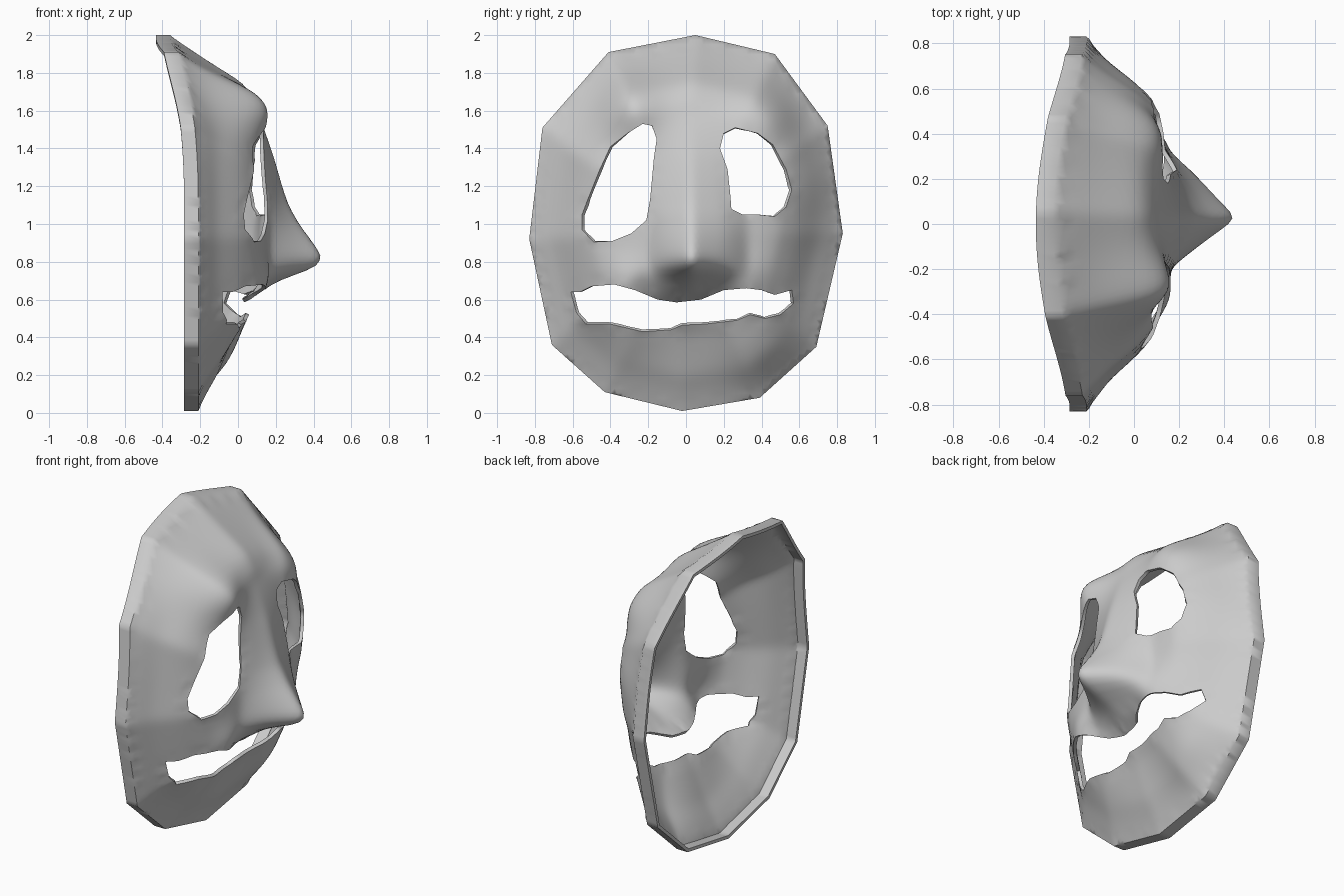
import bpy, bmesh, math
from mathutils import Vector
from mathutils.geometry import delaunay_2d_cdt

cube = bpy.data.objects.get("Cube")
if cube:
    bpy.data.objects.remove(cube, do_unlink=True)

STEP = 0.026
CENTRE = Vector((0, 0.95))
WALL = Vector((-0.075, 0, 0))


def loop(*coords):
    """Turn a flat list of y, z values into a closed 2D loop."""
    return [Vector(p) for p in zip(coords[::2], coords[1::2])]


# Face outline, clockwise from the crown
outline = loop(.05, 2, .47, 1.9, .75, 1.52, .83, .95, .69, .35, .39, .08,
               -.02, .01, -.43, .11, -.71, .36, -.83, .92, -.76, 1.51, -.41, 1.91)

# Eye and mouth openings
right_eye = loop(-.55, .97, -.49, .905, -.39, .91, -.29, .95, -.21, 1.02, -.19, 1.13,
                 -.17, 1.35, -.155, 1.45, -.18, 1.52, -.23, 1.53, -.31, 1.48,
                 -.4, 1.41, -.46, 1.28, -.52, 1.13, -.55, 1.05)
left_eye = loop(.24, 1.08, .3, 1.05, .38, 1.05, .47, 1.04, .53, 1.09, .56, 1.18,
                .53, 1.29, .46, 1.42, .38, 1.48, .26, 1.51, .2, 1.48, .18, 1.4,
                .22, 1.29, .235, 1.15)
mouth = loop(-.61, .64, -.56, .64, -.5, .67, -.38, .68, -.27, .65, -.15, .6,
             -.05, .585, .08, .6, .2, .65, .32, .66, .4, .65, .47, .625, .56, .65,
             .57, .58, .5, .52, .42, .5, .34, .52, .27, .49, .1, .47, -.02, .465,
             -.08, .44, -.23, .43, -.4, .47, -.53, .47, -.58, .53)
holes = [right_eye, left_eye, mouth]

# Depth profiles from the centre (0) to the rim (1), and the nose ridge by height
brow_profile = [(0, .16), (.3, .14), (.5, .12), (.67, .09), (.76, .03), (.885, -.18), (1, -.36)]
side_profile = [(0, .16), (.25, .16), (.5, .115), (.6, .085), (.71, .01), (.84, -.11), (1, -.21)]
chin_profile = [(0, .16), (.25, .12), (.33, .09), (.39, .03), (.5, .03), (.58, -.02),
                (.7, -.07), (.8, -.11), (.9, -.165), (1, -.21)]
nose_ridge = [(.58, 0), (.62, .1), (.68, .18), (.72, .26), (.76, .43), (.82, .475),
              (.9, .415), (1, .335), (1.1, .275), (1.2, .24), (1.35, .195), (1.5, .14), (1.6, .1)]

# Soft swellings: y, z, radius, height
swellings = [(-.3, 1.64, .16, .1), (.47, 1.58, .17, .1), (.62, 1.2, .22, .07),
             (.45, .3, .2, .06), (-.3, .7, .12, .05), (.3, .7, .12, .05)]


def sample(profile, value):
    for (a, fa), (b, fb) in zip(profile, profile[1:]):
        if value <= b:
            return fa + (fb - fa) * max(0, (value - a) / (b - a))
    return profile[-1][1]


def inside(point, ring):
    hit = False
    for a, b in zip(ring, ring[1:] + ring[:1]):
        if (a.y > point.y) != (b.y > point.y):
            if point.x < a.x + (point.y - a.y) * (b.x - a.x) / (b.y - a.y):
                hit = not hit
    return hit


def in_face(point):
    return inside(point, outline) and not any(inside(point, h) for h in holes)


def resample(ring):
    points = []
    for a, b in zip(ring, ring[1:] + ring[:1]):
        count = max(1, round((b - a).length / STEP))
        points += [a.lerp(b, i / count) for i in range(count)]
    return points


def rim_ratio(point):
    """Zero at the face centre, one on the outline."""
    ratio = 0
    for a, b in zip(outline, outline[1:] + outline[:1]):
        normal = Vector((a.y - b.y, b.x - a.x))
        ratio = max(ratio, normal.dot(point - CENTRE) / normal.dot(a - CENTRE))
    return ratio


def depth(point):
    offset = point - CENTRE
    t = rim_ratio(point)
    slope = offset.y / max(offset.length, 0.001)
    weight = slope ** 4
    vertical = brow_profile if slope > 0 else chin_profile
    x = sample(side_profile, t) * (1 - weight) + sample(vertical, t) * weight
    # Nose ridge sloping down to both cheeks, wider on the left
    if nose_ridge[0][0] < point.y < nose_ridge[-1][0]:
        lift = max(0, sample(nose_ridge, point.y) - x)
        across = point.x - .025
        x += lift * max(0, 1 - abs(across) / (.3 if across > 0 else .22))
    for y, z, radius, height in swellings:
        away = (point - Vector((y, z))).length / radius
        x += height * math.exp(-away * away) * min(1, (1 - t) * 6)
    return x


# Flat triangulated face with the openings left out
points, edges = [], []
for ring in [outline] + holes:
    ring = resample(ring)
    first = len(points)
    points += ring
    edges += [(first + i, first + (i + 1) % len(ring)) for i in range(len(ring))]
border = list(points)
for row in range(int(2 / STEP) + 1):
    for col in range(-34, 35):
        p = Vector(((col + row % 2 / 2) * STEP, row * STEP))
        if in_face(p) and min((p - q).length for q in border) > STEP * 0.55:
            points.append(p)
flat_verts, _, faces, *_ = delaunay_2d_cdt(points, edges, [], 0, 1e-5)

# Push the flat face out to its depth, skipping slivers along the border
bm = bmesh.new()
verts = [bm.verts.new((depth(p), p.x, p.y)) for p in flat_verts]
for face in faces:
    a, b, c = (flat_verts[i] for i in face)
    if abs((b - a).cross(c - a)) > 2e-5 and in_face((a + b + c) / 3):
        bm.faces.new([verts[i] for i in face])
bmesh.ops.delete(bm, geom=[v for v in bm.verts if not v.link_faces], context='VERTS')
for _ in range(3):
    bmesh.ops.smooth_vert(bm, verts=[v for v in bm.verts if not v.is_boundary],
                          factor=0.5, use_axis_x=True)

# Rim wall running straight back from the outline
rim = [e.link_loops[0] for e in bm.edges
       if e.is_boundary and all(rim_ratio(v.co.yz) > 0.995 for v in e.verts)]
rim_pairs = [(corner.vert, corner.link_loop_next.vert) for corner in rim]
back = {v: bm.verts.new(v.co + WALL) for v in {v for pair in rim_pairs for v in pair}}
for a, b in rim_pairs:
    bm.faces.new((b, a, back[a], back[b]))

mesh = bpy.data.meshes.new("face_mask")
bm.to_mesh(mesh)
bm.free()
mask = bpy.data.objects.new("face_mask", mesh)
bpy.context.collection.objects.link(mask)

# Plain grey material
grey = bpy.data.materials.new("light_grey")
grey.use_nodes = True
colour = (0.6, 0.6, 0.6, 1)
grey.diffuse_color = colour
grey.node_tree.nodes["Principled BSDF"].inputs["Base Color"].default_value = colour
mesh.materials.append(grey)

# Thin shell with smooth shading
bpy.ops.object.select_all(action='DESELECT')
mask.select_set(True)
bpy.context.view_layer.objects.active = mask
shell = mask.modifiers.new("shell", 'SOLIDIFY')
shell.thickness = 0.02
shell.offset = -1
bpy.ops.object.modifier_apply(modifier=shell.name)
bpy.ops.object.shade_smooth_by_angle(angle=math.radians(50))
